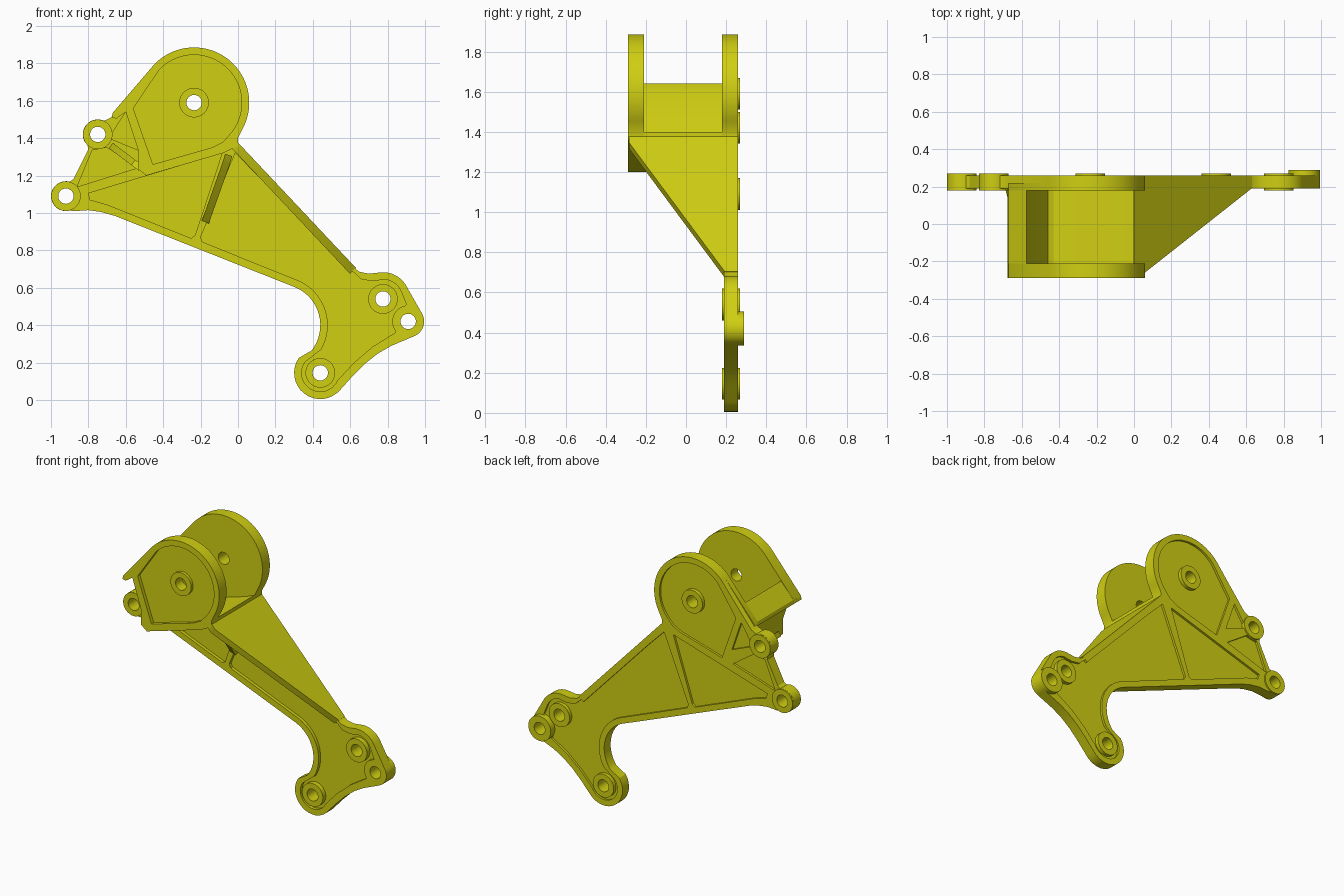
import bpy, bmesh, math
from mathutils import Vector

cube = bpy.data.objects.get("Cube")
if cube:
    bpy.data.objects.remove(cube)

yellow = bpy.data.materials.new("yellow")
yellow.use_nodes = True
yellow.diffuse_color = (0.63, 0.62, 0.006, 1)
yellow.node_tree.nodes["Principled BSDF"].inputs["Base Color"].default_value = (0.63, 0.62, 0.006, 1)


def arc(cx, cz, r, a0, a1, n=16):
    """Points on an arc in the xz plane, angles in degrees."""
    angles = [math.radians(a0 + (a1 - a0) * i / n) for i in range(n + 1)]
    return [(cx + r * math.cos(a), cz + r * math.sin(a)) for a in angles]


def finish(name, bm):
    bmesh.ops.recalc_face_normals(bm, faces=bm.faces)
    me = bpy.data.meshes.new(name)
    bm.to_mesh(me)
    bm.free()
    me.materials.append(yellow)
    ob = bpy.data.objects.new(name, me)
    bpy.context.collection.objects.link(ob)
    return ob


def prism(name, outlines, y0, y1):
    """Extrude one or more xz outlines from y0 to y1."""
    bm = bmesh.new()
    for pts in outlines:
        face = bm.faces.new([bm.verts.new((x, y0, z)) for x, z in pts])
        out = bmesh.ops.extrude_face_region(bm, geom=[face])
        for v in out["geom"]:
            if isinstance(v, bmesh.types.BMVert):
                v.co.y = y1
    return finish(name, bm)


def rail(name, path, width, back):
    """Upright strip along (x, z, front y) points."""
    a, b = Vector(path[0][:2]), Vector(path[-1][:2])
    d = (b - a).normalized()
    n = Vector((-d.y, d.x)) * width / 2
    bm = bmesh.new()
    loops = []
    for x, z, y in path:
        corners = ((1, y), (-1, y), (-1, back), (1, back))
        loops.append([bm.verts.new((x + s * n.x, yy, z + s * n.y)) for s, yy in corners])
    for p, q in zip(loops, loops[1:]):
        for i in range(4):
            j = (i + 1) % 4
            bm.faces.new((p[i], p[j], q[j], q[i]))
    bm.faces.new(loops[0])
    bm.faces.new(loops[-1])
    return finish(name, bm)


def cut(ob, cutter):
    mod = ob.modifiers.new("cut", "BOOLEAN")
    mod.operation = "DIFFERENCE"
    mod.solver = "EXACT"
    mod.object = cutter
    bpy.context.view_layer.objects.active = ob
    bpy.ops.object.modifier_apply(modifier=mod.name)


PIVOT = (-0.235, 1.59)

# Main plate outline
outline = (
    arc(0.44, 0.145, 0.14, -40, -215)
    + arc(0.22, 0.40, 0.22, -38, 68)
    + [(-0.66, 0.985), (-0.73, 1.005), (-0.80, 1.015), (-0.87, 1.01)]
    + arc(-0.92, 1.09, 0.08, -75, -285)
    + [(-0.88, 1.18), (-0.80, 1.34), (-0.805, 1.365)]
    + arc(-0.75, 1.42, 0.08, 215, 65)
    + [(-0.68, 1.51)]
    + arc(*PIVOT, 0.295, 137, -28, 40)
    + [(0.0, 1.40), (0.0, 1.375), (0.61, 0.715), (0.65, 0.685), (0.70, 0.675)]
    + arc(0.775, 0.54, 0.143, 95, 30)
    + arc(0.91, 0.42, 0.085, 30, -65)
    + [(0.82, 0.29), (0.75, 0.25), (0.68, 0.195), (0.61, 0.125)]
)
plate = prism("main_plate", [outline], 0.19, 0.26)

# Lightening pockets between the ribs
long_pocket = (
    [(-0.015, 1.32), (0.60, 0.70), (0.66, 0.645), (0.72, 0.635)]
    + arc(0.775, 0.54, 0.105, 85, 20, 8)
    + [(0.90, 0.51), (0.85, 0.47), (0.84, 0.36), (0.72, 0.285), (0.62, 0.20)]
    + arc(0.44, 0.145, 0.10, -25, -215)
    + arc(0.22, 0.40, 0.26, -30, 66)
    + [(-0.19, 0.845), (-0.20, 0.87)]
)
lower_triangle = [(-0.085, 1.32), (-0.80, 1.105), (-0.79, 1.07), (-0.70, 1.045), (-0.25, 0.865), (-0.23, 0.88)]
side_pocket = [(-0.86, 1.14), (-0.78, 1.335), (-0.70, 1.35), (-0.54, 1.24)]
upper_triangle = [(-0.60, 1.54), (-0.69, 1.40), (-0.53, 1.335)]
ear_pocket = arc(*PIVOT, 0.255, 137, -40, 36) + [(-0.08, 1.38), (-0.14, 1.35), (-0.455, 1.26), (-0.56, 1.56)]
web = [long_pocket, lower_triangle, side_pocket, upper_triangle]

bolts = [(0.44, 0.145), (0.775, 0.54), (0.91, 0.42), (-0.75, 1.42), (-0.92, 1.09)]
holes = prism("hole_cutter", [arc(x, z, 0.041, 0, 348.75, 31) for x, z in bolts + [PIVOT]], -0.5, 0.5)
cutters = [
    holes,
    prism("front_pocket_cutter", web, 0.1, 0.212),
    prism("back_pocket_cutter", web + [ear_pocket], 0.245, 0.4),
    prism("ear_pocket_cutter", [ear_pocket], -0.4, -0.265),
]
for c in cutters[:3]:
    cut(plate, c)

# Pair of pivot ears
ear = arc(*PIVOT, 0.295, 137, -28, 40) + [
    (0.0, 1.40), (0.0, 1.36), (-0.08, 1.32), (-0.49, 1.20), (-0.535, 1.235),
    (-0.535, 1.34), (-0.60, 1.54), (-0.65, 1.505), (-0.675, 1.51), (-0.67, 1.535)]
front_ear = prism("front_ear", [ear], -0.29, -0.21)
cut(front_ear, cutters[3])
back_ear = prism("back_ear_pad", [ear], 0.18, 0.22)

# Floor and side wall joining the ears
cradle = prism("ear_cradle", [[
    (0.0, 1.40), (-0.06, 1.375), (-0.14, 1.35), (-0.43, 1.265), (-0.46, 1.275),
    (-0.475, 1.31), (-0.575, 1.60), (-0.575, 1.64), (-0.67, 1.535), (-0.675, 1.51),
    (-0.65, 1.505), (-0.60, 1.54), (-0.535, 1.34), (-0.535, 1.235), (-0.49, 1.20),
    (-0.08, 1.32), (0.0, 1.36)]], -0.25, 0.22)

# Tapering gussets
parts = [
    plate, front_ear, back_ear, cradle,
    rail("long_gusset", [(-0.025, 1.37, -0.285), (0.01, 1.333, -0.285), (0.615, 0.69, 0.192)], 0.045, 0.26),
    rail("middle_rib", [(-0.05, 1.31, -0.15), (-0.065, 1.26, -0.12), (-0.175, 0.95, 0.192)], 0.04, 0.23),
    rail("side_rib", [(-0.52, 1.24, -0.25), (-0.56, 1.27, -0.22), (-0.68, 1.36, 0.192)], 0.035, 0.23),
]

# Raised bosses around the holes
bosses = [(p, 0.079, 0.18, 0.27) for p in bolts]
bosses[2] = (bolts[2], 0.085, 0.19, 0.29)
bosses += [(PIVOT, 0.079, 0.23, 0.27), (PIVOT, 0.079, -0.285, -0.22)]
for i, ((x, z), r, y0, y1) in enumerate(bosses):
    parts.append(prism(f"boss_{i + 1}", [arc(x, z, r, 0, 352.5, 47)], y0, y1))
for ob in [front_ear, back_ear] + parts[7:]:
    cut(ob, holes)

for c in cutters:
    bpy.data.objects.remove(c)

# Smooth the curved sides, keep the edges sharp
bpy.ops.object.select_all(action="DESELECT")
for ob in parts:
    ob.select_set(True)
bpy.context.view_layer.objects.active = plate
bpy.ops.object.shade_smooth_by_angle(angle=math.radians(30))
